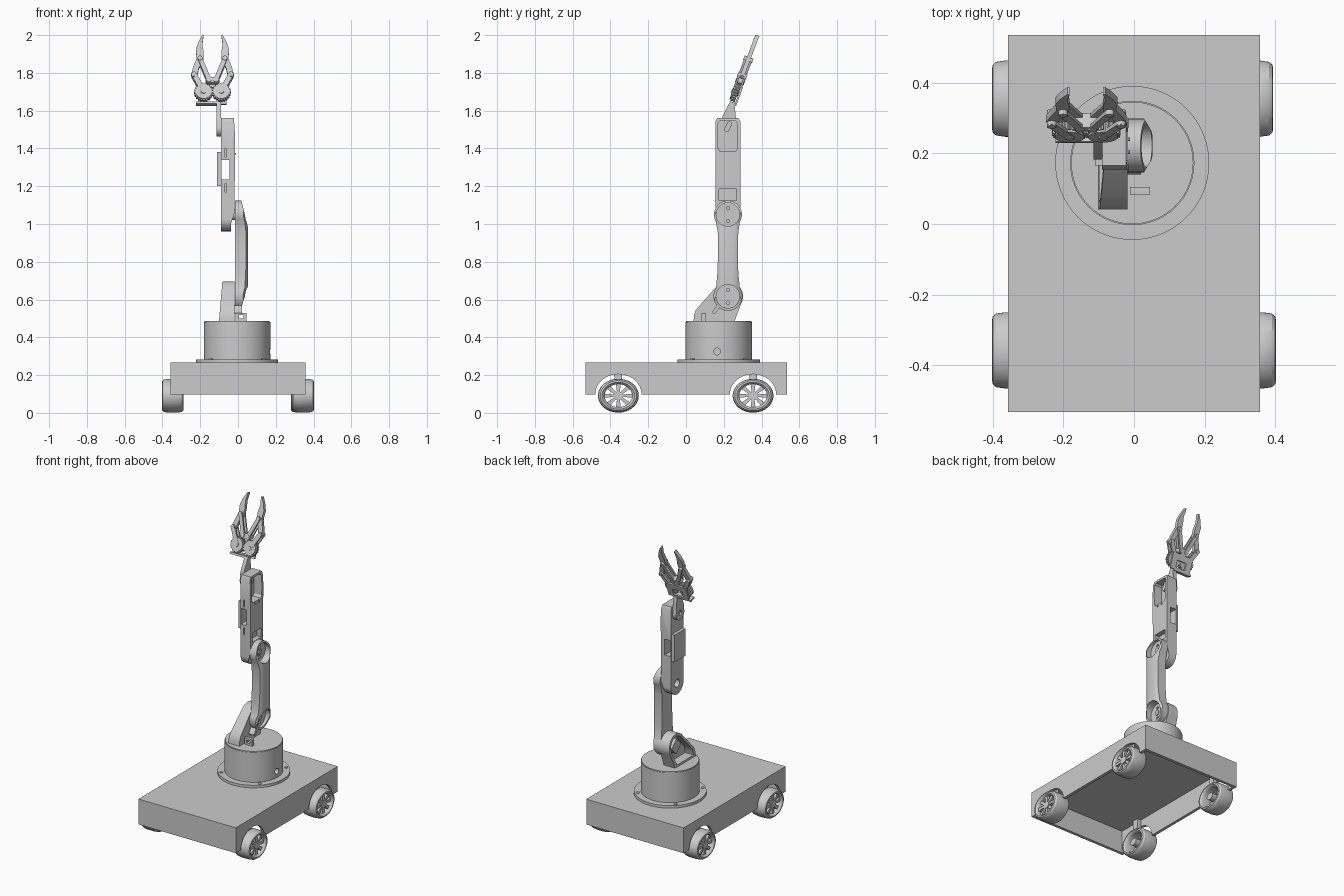
import bpy, bmesh
from math import sin, cos, pi, radians
from mathutils import Matrix, Vector

old = bpy.data.objects.get("Cube")
if old:
    bpy.data.objects.remove(old, do_unlink=True)

grey = bpy.data.materials.new("matte_grey")
grey.use_nodes = True
grey.diffuse_color = (0.6, 0.6, 0.6, 1)
for node in grey.node_tree.nodes:
    if node.type == 'BSDF_PRINCIPLED':
        node.inputs["Base Color"].default_value = grey.diffuse_color


# ---- helpers ----
def finish(mesh):
    mesh.polygons.foreach_set("use_smooth", [True] * len(mesh.polygons))
    mesh.set_sharp_from_angle(angle=radians(30))
    mesh.update()


def make(name, bm, matrix=None):
    bmesh.ops.recalc_face_normals(bm, faces=bm.faces)
    mesh = bpy.data.meshes.new(name)
    bm.to_mesh(mesh)
    bm.free()
    if matrix:
        mesh.transform(matrix)
        if matrix.determinant() < 0:
            mesh.flip_normals()
    mesh.materials.append(grey)
    finish(mesh)
    obj = bpy.data.objects.new(name, mesh)
    bpy.context.collection.objects.link(obj)
    return obj


def prism(name, profiles, lo, hi, axis='x', matrix=None):
    """Extrude one or more 2D outlines along an axis."""
    place = {'x': lambda p, t: (t, p[0], p[1]),
             'y': lambda p, t: (p[0], t, p[1]),
             'z': lambda p, t: (p[0], p[1], t)}[axis]
    bm = bmesh.new()
    for pts in profiles:
        a = [bm.verts.new(place(p, lo)) for p in pts]
        b = [bm.verts.new(place(p, hi)) for p in pts]
        bm.faces.new(a)
        bm.faces.new(b[::-1])
        n = len(pts)
        for i in range(n):
            j = (i + 1) % n
            bm.faces.new((a[i], b[i], b[j], a[j]))
    return make(name, bm, matrix)


def rect(a0, a1, b0, b1):
    return [(a0, b0), (a1, b0), (a1, b1), (a0, b1)]


def box(name, x, y, z, matrix=None):
    return prism(name, [rect(*y, *z)], *x, 'x', matrix)


def arc(c, r, start, end, n=24):
    return [(c[0] + r * cos(radians(start + (end - start) * i / n)),
             c[1] + r * sin(radians(start + (end - start) * i / n))) for i in range(n + 1)]


def circle(c, r, n=48, squash=1):
    return [(c[0] + r * cos(2 * pi * i / n), c[1] + squash * r * sin(2 * pi * i / n)) for i in range(n)]


def bar(p, q, r):
    """Outline of a link with rounded ends."""
    d = Vector(q) - Vector(p)
    ang = Vector((1, 0)).angle_signed(d) * -180 / pi
    return arc(p, r, ang + 90, ang + 270, 10) + arc(q, r, ang - 90, ang + 90, 10)


def boolean(obj, *tools, op='DIFFERENCE'):
    for tool in tools:
        mod = obj.modifiers.new("cut", 'BOOLEAN')
        mod.operation, mod.object, mod.solver = op, tool, 'EXACT'
    bpy.context.view_layer.update()
    mesh = bpy.data.meshes.new_from_object(obj.evaluated_get(bpy.context.evaluated_depsgraph_get()))
    obj.modifiers.clear()
    obj.data = mesh
    finish(mesh)
    for tool in tools:
        bpy.data.objects.remove(tool, do_unlink=True)
    return obj


# ---- chassis: open-bottomed shell with wheel arches ----
AXLES = (-0.358, 0.355)
chassis = box("chassis", (-0.357, 0.357), (-0.533, 0.535), (0.098, 0.266))
boolean(chassis, box("hollow", (-0.338, 0.338), (-0.514, 0.516), (0.05, 0.247)),
        prism("arches", [circle((y, 0.1), 0.122, squash=0.86) for y in AXLES], -0.5, 0.5))

# ---- wheels: slightly squashed tyres with spoked rims ----
SQUASH = 0.83
half = [(0.057, 0.086), (0.055, 0.096), (0.046, 0.104), (0.02, 0.108)]
tyre_profile = half + [(-x, r) for x, r in half[::-1]] + [(-0.05, 0.077), (-0.04, 0.073), (0.04, 0.073), (0.05, 0.077)]


def wheel(name, x, y, side):
    at = Matrix.Translation((x, y, 0.091)) @ Matrix.Diagonal((side, 1, SQUASH, 1))
    bm = bmesh.new()
    n = 48
    rings = [[bm.verts.new((px, r * cos(2 * pi * i / n), r * sin(2 * pi * i / n))) for px, r in tyre_profile]
             for i in range(n)]
    m = len(tyre_profile)
    for i in range(n):
        a, b = rings[i], rings[(i + 1) % n]
        for k in range(m):
            bm.faces.new((a[k], b[k], b[(k + 1) % m], a[(k + 1) % m]))
    make(name + "_tyre", bm, at)
    spokes = []
    for i in range(8):
        c, s = cos(pi * i / 4), sin(pi * i / 4)
        spokes.append([(u * c - v * s, u * s + v * c) for u, v in
                       ((0.018, -0.007), (0.076, -0.013), (0.076, 0.013), (0.018, 0.007))])
    prism(name + "_spokes", spokes, 0.015, 0.042, 'x', at)
    prism(name + "_hub", [circle((0, 0), 0.027, 24)], -0.05, 0.046, 'x', at)
    box(name + "_mount", (side * 0.31, side * 0.337), (y - 0.02, y + 0.02), (0.165, 0.25))


for side, s_name in ((1, "left"), (-1, "right")):
    for y, e_name in zip(AXLES, ("front", "rear")):
        x = 0.337 if (side > 0 and y > 0) else side * 0.345
        wheel(f"{e_name}_{s_name}_wheel", x, y, side)

# ---- turntable ----
C = (-0.005, 0.173)
prism("turntable_flange", [circle(C, 0.218, 64)], 0.264, 0.283, 'z')
prism("flange_screws", [circle((C[0] + 0.198 * cos(a), C[1] + 0.198 * sin(a)), 0.011, 16)
                        for a in (pi / 4 + k * pi / 2 for k in range(4))], 0.28, 0.287, 'z')
drum = prism("turntable_drum", [circle(C, 0.176, 64)], 0.28, 0.482, 'z')
boolean(drum, prism("port", [circle((0.165, 0.325), 0.018, 24)], 0.13, 0.3))
prism("turntable_lid", [circle(C, 0.173, 64)], 0.48, 0.487, 'z')
loop = box("cable_loop", (-0.012, 0.045), (0.083, 0.105), (0.48, 0.53))
boolean(loop, box("gap", (0.005, 0.03), (0, 0.2), (0.5, 0.518)))

# ---- shoulder bracket: a hollow shell around the servo ----
SHOULDER, ELBOW = (0.222, 0.617), (0.222, 1.05)
outline = [(0.255, 0.48)] + arc(SHOULDER, 0.08, -30, 135) + [(0.078, 0.575), (0.052, 0.545), (0.042, 0.515), (0.04, 0.48)]
inside = [(0.235, 0.5)] + arc(SHOULDER, 0.063, -30, 135) + [(0.093, 0.567), (0.07, 0.54), (0.062, 0.5)]
bracket = prism("shoulder_bracket", [outline], -0.12, -0.018)
boolean(bracket, prism("slope", [[(-0.102, 0.47), (0, 0.47), (0, 0.75), (-0.078, 0.75)]], 0, 0.5, 'y'), op='INTERSECT')
boolean(bracket, prism("pocket", [inside], -0.2, -0.038))
prism("shoulder_servo", [[(0.215, 0.56), (0.265, 0.61), (0.215, 0.66), (0.165, 0.61)]], -0.08, -0.03)
prism("cable_clip", [bar((0.15, 0.535), (0.168, 0.56), 0.01)], -0.03, 0.02)

# ---- lower arm: dog-bone, thick rounded middle, recessed at both joints ----
bone = (arc(ELBOW, 0.074, -30, 210) + [(0.168, 0.96), (0.17, 0.85), (0.166, 0.74)] +
        arc(SHOULDER, 0.077, 145, 395) + [(0.277, 0.74), (0.274, 0.85), (0.277, 0.96)])
lower_arm = prism("lower_arm", [bone], -0.017, 0.06)
boolean(lower_arm,
        prism("taper", [[(-0.03, 0.5), (0.015, 0.5), (0.022, 0.57), (0.053, 0.67), (0.053, 0.98),
                         (0.017, 1.13), (-0.03, 1.13)]], 0, 0.5, 'y'),
        prism("rounding", [[(-0.03, 0.14), (0.024, 0.14), (0.04, 0.165), (0.049, 0.18), (0.054, 0.2),
                            (0.054, 0.244), (0.049, 0.264), (0.04, 0.28), (0.024, 0.305), (-0.03, 0.305)]],
              0.4, 1.3, 'z'), op='INTERSECT')
for joint in (ELBOW, SHOULDER):
    slots = [circle((joint[0], joint[1] + d), 0.009, 12) for d in (-0.034, 0.034)]
    boolean(lower_arm, prism("recess", [circle(joint, 0.062)], 0.002, 0.1), prism("slots", slots, -0.012, 0.1))
prism("joint_horns", [circle(j, 0.016, 24) for j in (ELBOW, SHOULDER)], -0.005, 0.008)
prism("elbow_pin", [circle(ELBOW, 0.03, 24)], -0.05, -0.012)

# ---- upper arm: tapered case with pockets and a window ----
case = arc((0.2215, 1.028), 0.0665, 180, 360) + [(0.288, 1.54), (0.278, 1.56), (0.165, 1.56), (0.155, 1.54)]
upper_arm = prism("upper_arm", [case], -0.09, 0)
boolean(upper_arm, prism("taper", [[(-0.1, 0.9), (-0.037, 0.9), (-0.037, 1.0), (-0.018, 1.06), (-0.016, 1.48),
                                    (-0.025, 1.6), (-0.1, 1.6)]], 0, 0.5, 'y'), op='INTERSECT')
pocket = [(0.17, 1.4), (0.18, 1.385), (0.262, 1.385), (0.272, 1.4), (0.272, 1.535), (0.262, 1.546),
          (0.18, 1.546), (0.17, 1.535)]
boolean(upper_arm,
        prism("wrist_pocket", [pocket], -0.074, 0.1),
        box("elbow_pocket", (-0.05, 0.1), (0.175, 0.268), (1.125, 1.185)),
        box("window", (-0.088, -0.045), (0, 0.5), (1.235, 1.34)),
        prism("vents", [rect(-0.07, -0.062, 1.355, 1.4), rect(-0.07, -0.062, 1.17, 1.215)], 0.1, 0.165, 'y'),
        prism("pivot_hole", [circle((0.2215, 1.035), 0.026, 24)], -0.2, -0.06))
box("side_cover", (-0.111, -0.087), (0.165, 0.278), (1.2, 1.38))
prism("wrist_servo", [bar((0.215, 1.5), (0.23, 1.53), 0.013)], -0.08, -0.05)
prism("wrist_screws", [circle((y, 1.372), 0.005, 10) for y in (0.203, 0.24)], -0.03, -0.011)

# ---- wrist plate ----
wrist = prism("wrist_plate", [arc((0.225, 1.505), 0.043, 160, 380) +
                              [(0.264, 1.56), (0.256, 1.645), (0.232, 1.645), (0.188, 1.56)]], -0.115, -0.089)
boolean(wrist, prism("hole", [circle((0.225, 1.51), 0.016, 20)], -0.2, -0.105))

# ---- gripper, built upright then tilted back ----
TILT = Matrix.Translation((-0.135, 0.243, 1.64)) @ Matrix.Rotation(radians(-20.6), 4, 'X')
box("gripper_base", (-0.088, 0.046), (-0.012, 0.026), (-0.007, 0.006), TILT)
back = box("gripper_back_plate", (-0.075, 0.075), (0.016, 0.026), (0.0, 0.1), TILT)
boolean(back, box("opening", (-0.035, 0.035), (0, 0.05), (0.015, 0.06), TILT))
prism("gripper_bridge", [bar((-0.02, 0.124), (0.02, 0.124), 0.016)], -0.02, 0.022, 'y', TILT)
box("gripper_post", (-0.016, 0.016), (0.008, 0.022), (0.09, 0.124), TILT)
finger = [(0.114, 0.156), (0.102, 0.2), (0.084, 0.25), (0.088, 0.3), (0.075, 0.34), (0.053, 0.383), (0.047, 0.381),
          (0.054, 0.33), (0.047, 0.285), (0.049, 0.24), (0.072, 0.195), (0.081, 0.152), (0.096, 0.139)]
for s, name in ((1, "left"), (-1, "right")):
    gear_c, outer, upper, inner = [(s * x, z) for x, z in
                                   ((0.047, 0.06), (0.098, 0.156), (0.066, 0.247), (0.018, 0.124))]
    teeth = []
    for i in range(80):
        r = 0.05 if i % 4 < 2 else 0.045
        a = 2 * pi * i / 80
        teeth.append((gear_c[0] + r * cos(a), gear_c[1] + r * sin(a)))
    prism(name + "_gear", [teeth], -0.014, 0.012, 'y', TILT)
    prism(name + "_finger", [[(s * x, z) for x, z in finger]], -0.011, 0.011, 'y', TILT)
    for layer in (-0.016, 0.016):
        for part, ends, r in (("drive_link", (gear_c, outer), 0.014), ("guide_link", (inner, upper), 0.012)):
            prism(f"{name}_{part}", [bar(*ends, r)], layer - 0.0055, layer + 0.0055, 'y', TILT)
    prism(name + "_pivots", [circle(p, 0.013, 16) for p in (gear_c, outer, upper, inner)], -0.025, 0.025, 'y', TILT)
    prism(name + "_gear_face", [circle(gear_c, 0.042, 32)], -0.02, -0.01, 'y', TILT)
